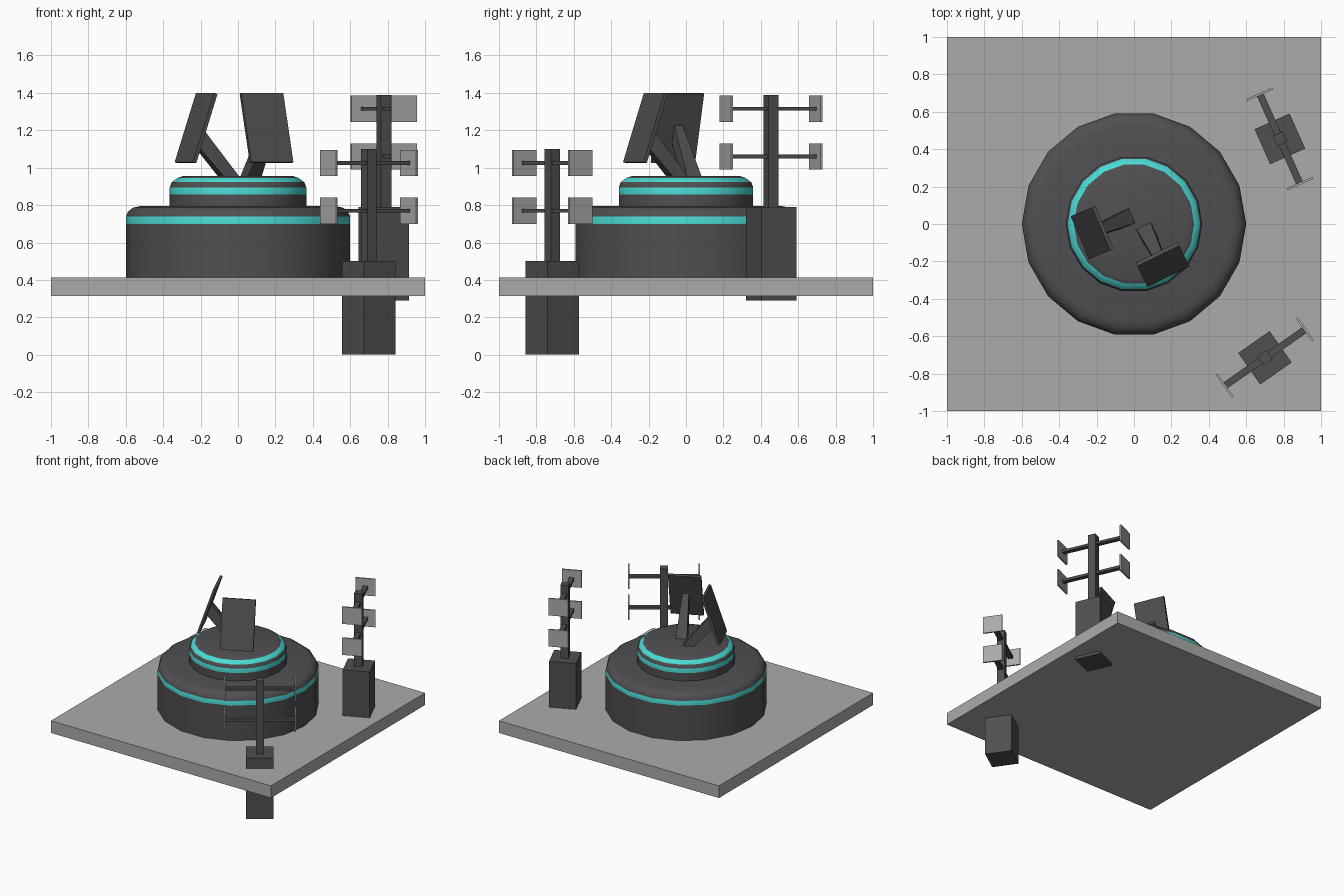
import bpy, bmesh, math
from mathutils import Matrix, Vector

if "Cube" in bpy.data.objects:
    bpy.data.objects.remove(bpy.data.objects["Cube"])


def material(name, r, g, b):
    m = bpy.data.materials.new(name)
    m.use_nodes = True
    m.diffuse_color = (r, g, b, 1)
    m.node_tree.nodes["Principled BSDF"].inputs["Base Color"].default_value = (r, g, b, 1)
    return m


GREY = material("light grey", 0.40, 0.41, 0.40)
DARK = material("dark grey", 0.08, 0.077, 0.082)
CYAN = material("cyan", 0.07, 0.70, 0.66)


def finish(name, bm, *mats):
    bmesh.ops.recalc_face_normals(bm, faces=bm.faces)
    me = bpy.data.meshes.new(name)
    bm.to_mesh(me)
    bm.free()
    for m in mats:
        me.materials.append(m)
    ob = bpy.data.objects.new(name, me)
    bpy.context.collection.objects.link(ob)
    return ob


def box(name, size, frame, mat):
    bm = bmesh.new()
    bmesh.ops.create_cube(bm, size=1, matrix=frame @ Matrix.Diagonal((*size, 1)))
    return finish(name, bm, mat)


def move(x, y, z):
    return Matrix.Translation((x, y, z))


def turn(degrees, axis="Z"):
    return Matrix.Rotation(math.radians(degrees), 4, axis)


def drum(name, profile, sides=18):
    """Lathe of (radius, height, cyan above this point)."""
    bm = bmesh.new()
    rings = [[bm.verts.new((r * math.cos(math.tau * i / sides),
                            r * math.sin(math.tau * i / sides), z))
              for i in range(sides)] for r, z, _ in profile]
    for lower, upper, point in zip(rings, rings[1:], profile):
        for i in range(sides):
            j = (i + 1) % sides
            f = bm.faces.new((lower[i], lower[j], upper[j], upper[i]))
            f.material_index = point[2]
    bm.faces.new(rings[0])
    bm.faces.new(rings[-1])
    ob = finish(name, bm, DARK, CYAN)
    bpy.ops.object.select_all(action="DESELECT")
    ob.select_set(True)
    bpy.context.view_layer.objects.active = ob
    bpy.ops.object.shade_smooth_by_angle(angle=math.radians(42))


# Ground slab
box("base_slab", (2, 2, 0.1), move(0, 0, 0.363), GREY)

# Two stacked drums with cyan bands and rounded shoulders
drum("lower_drum", [(0.6, 0.40, 0), (0.6, 0.70, 1), (0.6, 0.738, 0), (0.588, 0.766, 0),
                    (0.562, 0.786, 0), (0.525, 0.794, 0)])
drum("upper_drum", [(0.365, 0.78, 0), (0.365, 0.858, 1), (0.365, 0.895, 0),
                    (0.354, 0.923, 1), (0.322, 0.946, 0), (0.295, 0.955, 0)])


# Tilted panels, each carried by a tapered arm
def tilted_panel(prefix, x, y, azimuth):
    tilt = move(x, y, 1.212) @ turn(azimuth) @ turn(-18.5, "Y")
    box(prefix + "_panel", (0.02, 0.25, 0.39), tilt, DARK)
    foot = move(x, y, 0.94) @ turn(azimuth) @ move(-0.2, 0, 0)
    bm = bmesh.new()
    for a in (-1, 1):
        for b in (-1, 1):
            bm.verts.new(foot @ Vector((a * 0.043, b * 0.043, 0)))
            bm.verts.new(tilt @ Vector((0, b * 0.024, a * 0.05 - 0.025)))
    bmesh.ops.convex_hull(bm, input=bm.verts)
    finish(prefix + "_panel_arm", bm, DARK)


tilted_panel("right", -0.224, -0.046, 203)
tilted_panel("left", 0.1525, -0.2175, 296)


# Masts: pedestal, pole, two crossbars with a plate at each end
def mast(prefix, x, y, z, angle):
    frame = move(x, y, z) @ turn(angle)
    box(prefix + "_pedestal", (0.205, 0.205, 0.5), frame @ move(0, 0, 0.25), DARK)
    box(prefix + "_pole", (0.06, 0.06, 0.62), frame @ move(0, 0, 0.79), DARK)
    for level, height in (("lower", 0.77), ("upper", 1.025)):
        box(f"{prefix}_{level}_crossbar", (0.52, 0.038, 0.02), frame @ move(0, 0, height), DARK)
        for side, s in (("inner", -1), ("outer", 1)):
            box(f"{prefix}_{level}_{side}_plate", (0.012, 0.15, 0.14),
                frame @ move(s * 0.262, 0, height), GREY)


mast("front_mast", 0.70, -0.715, 0.0, 35)
mast("back_mast", 0.78, 0.455, 0.29, -66)
